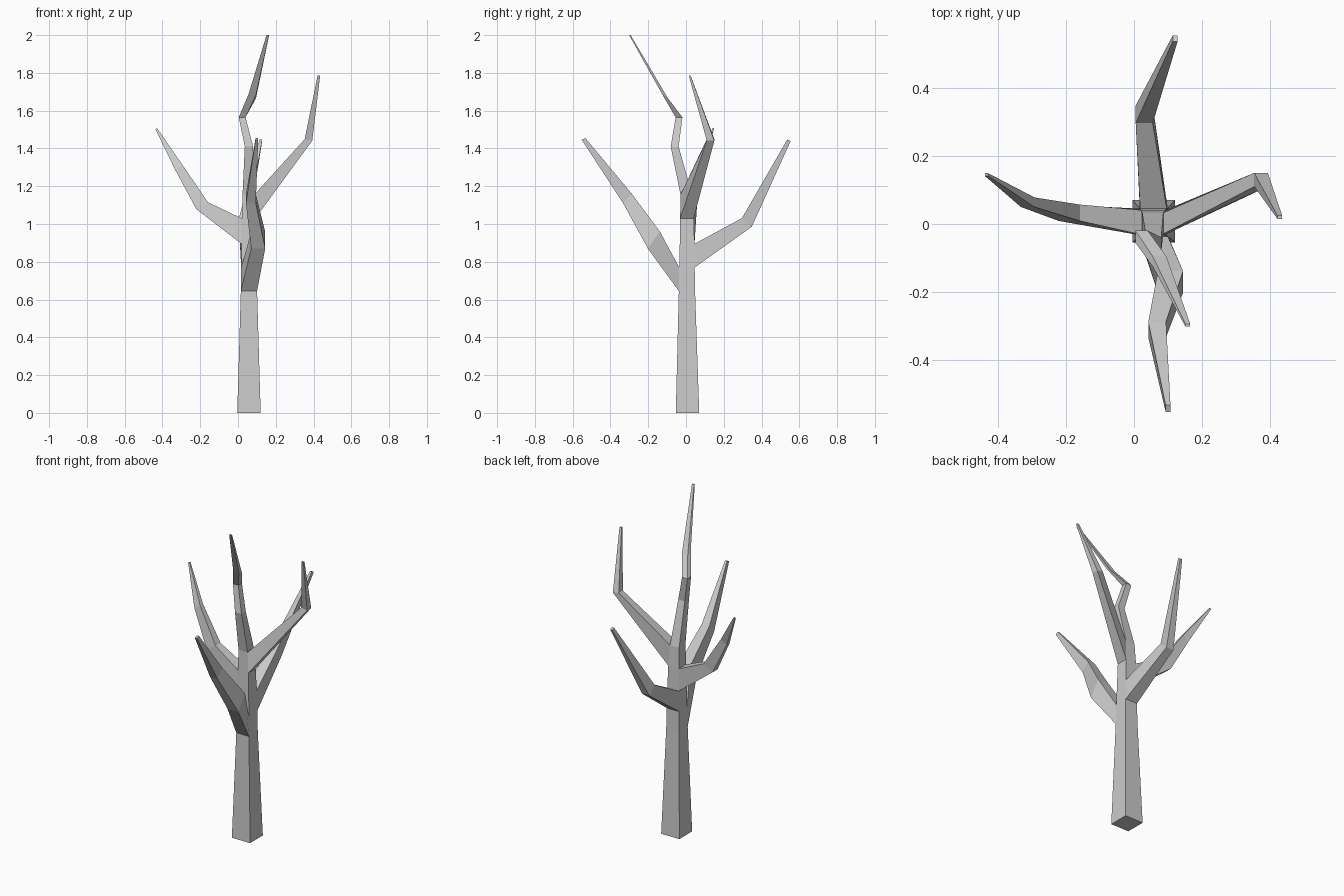
import bpy, bmesh
from mathutils import Vector

if "Cube" in bpy.data.objects:
    bpy.data.objects.remove(bpy.data.objects["Cube"])

bm = bmesh.new()


def add_ring(points):
    return [bm.verts.new(p) for p in points]


def bridge(a, b, skip=None):
    for i in range(4):
        if i != skip:
            j = (i + 1) % 4
            bm.faces.new((a[i], a[j], b[j], b[i]))


def grow(loop, side, sections):
    """Grow a tapering four-sided limb: sections are (centre, half width, half height vector)."""
    side = Vector(side)
    for centre, s, h in sections:
        c, w, h = Vector(centre), side * s, Vector(h)
        ring = add_ring((c - w - h, c + w - h, c + w + h, c - w + h))
        bridge(loop, ring)
        loop = ring
    bm.faces.new(loop)


# trunk rings: height, centre x, centre y, half width
levels = [(0, .058, .008, .062), (.645, .058, .005, .043), (.77, .058, .005, .041),
          (.895, .057, .006, .039), (1.03, .056, .005, .036), (1.155, .055, .002, .031)]
rings = [add_ring([(x + a * r, y + b * r, z) for a, b in ((-1, -1), (1, -1), (1, 1), (-1, 1))])
         for z, x, y, r in levels]
bm.faces.new(rings[0][::-1])

# limbs growing from one trunk face each: trunk level -> (face, side direction, sections)
limbs = {
    # front limb
    1: (0, (1, 0, 0), [((.107, -.17, .915), .037, (0, .032, .045)),
                       ((.068, -.31, 1.135), .026, (0, .023, .025)),
                       ((.10, -.542, 1.45), .007, (0, .01, .004))]),
    # back limb
    2: (2, (-1, 0, 0), [((.03, .322, 1.008), .025, (0, -.026, .023)),
                        ((.121, .545, 1.443), .007, (0, -.009, .004))]),
    # left limb
    3: (3, (0, -1, 0), [((-.19, .033, 1.097), .024, (.031, 0, .018)),
                        ((-.312, .064, 1.298), .014, (.02, 0, .012)),
                        ((-.433, .145, 1.505), .004, (.005, 0, .002))]),
    # right limb
    4: (1, (0, 1, 0), [((.373, .13, 1.445), .02, (-.02, 0, .004)),
                       ((.428, .02, 1.785), .005, (-.007, 0, 0))]),
}
for k in range(5):
    lo, hi = rings[k], rings[k + 1]
    if k in limbs:
        i, side, sections = limbs[k]
        j = (i + 1) % 4
        bridge(lo, hi, skip=i)
        grow([lo[i], lo[j], hi[j], hi[i]], side, sections)
    else:
        bridge(lo, hi)

# crooked leader continuing the trunk
grow(rings[-1], (1, 0, 0), [((.058, -.06, 1.41), .022, (0, .021, 0)),
                            ((.022, -.037, 1.565), .018, (0, .018, 0)),
                            ((.075, -.11, 1.675), .02, (0, .015, -.01)),
                            ((.158, -.297, 2.0), .007, (0, .004, 0))])

bmesh.ops.recalc_face_normals(bm, faces=bm.faces)
mesh = bpy.data.meshes.new("bare_tree")
bm.to_mesh(mesh)
bm.free()
tree = bpy.data.objects.new("bare_tree", mesh)
bpy.context.collection.objects.link(tree)
